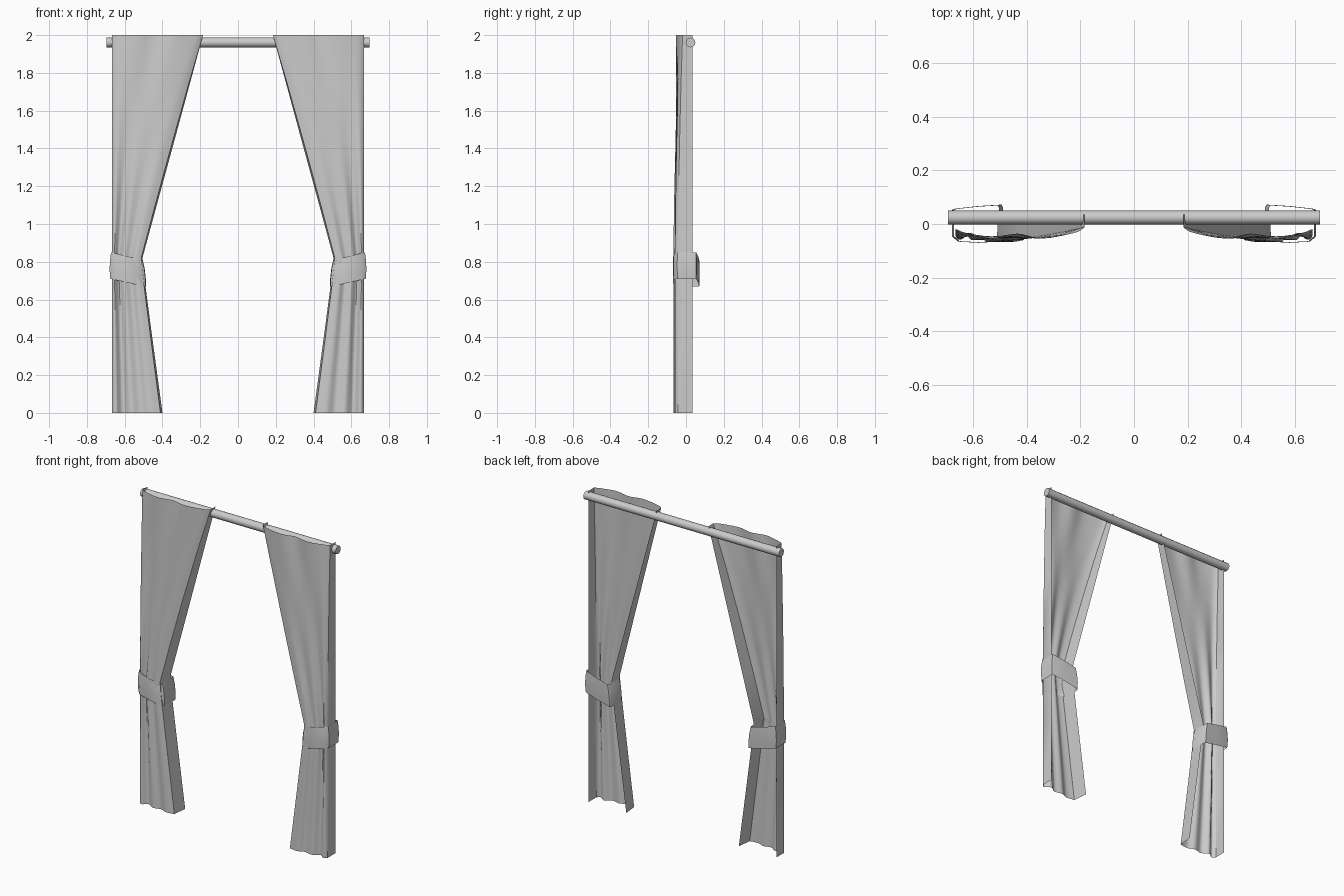
import bpy, math
from mathutils import Vector

if "Cube" in bpy.data.objects:
    bpy.data.objects.remove(bpy.data.objects["Cube"])


def spline(points, steps):
    """Catmull-Rom samples through a list of tuples."""
    p = [Vector(q) for q in points]
    p = [p[0]] + p + [p[-1]]
    out = []
    for i in range(1, len(p) - 2):
        a, b, c, d = p[i - 1:i + 3]
        for k in range(steps):
            t = k / steps
            out.append(0.5 * (2 * b + (c - a) * t + (2 * a - 5 * b + 4 * c - d) * t * t
                              + (3 * b - a - 3 * c + d) * t ** 3))
    return out + [p[-1]]


def sheet(name, rows, closed=False):
    """Skin rows of points, mirror across x and shade smooth."""
    n = len(rows[0])
    verts = [v for r in rows for v in r]
    faces = []
    for i in range(len(rows) - 1):
        for j in range(n if closed else n - 1):
            k = (j + 1) % n
            faces.append((i * n + j, (i + 1) * n + j, (i + 1) * n + k, i * n + k))
    me = bpy.data.meshes.new(name)
    me.from_pydata(verts, [], faces)
    ob = bpy.data.objects.new(name, me)
    bpy.context.collection.objects.link(ob)
    ob.modifiers.new("Mirror", 'MIRROR')
    smooth(ob)
    return ob


def smooth(ob):
    bpy.ops.object.select_all(action='DESELECT')
    ob.select_set(True)
    bpy.context.view_layer.objects.active = ob
    bpy.ops.object.shade_smooth_by_angle(angle=math.radians(40))


# Curtain cross-sections: (fraction of width from outer edge, y)
TOP = [(0, .035), (0, -.018), (.08, -.033), (.28, -.054), (.48, -.036),
       (.68, -.054), (.93, -.032), (1, -.012), (1, .035)]
LOW = [(0, .035), (0, -.042), (.08, -.058), (.22, -.034), (.38, -.06),
       (.58, -.05), (.75, -.067), (.96, -.06), (1, -.03)]
LOW = LOW[:-1] + [(1, .035)]
OUTER = -0.667
LEVELS = [(2.0, -.185, 0), (1.75, -.253, .35), (1.4, -.348, .7), (1.1, -.43, .9),
          (.82, -.506, 1), (.74, -.499, 1), (.4, -.454, 1), (0, -.40, 1)]


def section(z, inner, f):
    pts = [((1 - f) * a[0] + f * b[0], (1 - f) * a[1] + f * b[1]) for a, b in zip(TOP, LOW)]
    # straight returns at both edges, wavy front between them
    uv = [Vector(pts[0])] + spline(pts[1:-1], 5) + [Vector(pts[-1])]
    return [(OUTER + u * (inner - OUTER), y, z) for u, y in uv]


sheet("curtains", [section(*lv) for lv in LEVELS])

# Tiebacks: slanted open sleeves around the gathered cloth
LOOP = [(-.674, .052), (-.674, -.045), (-.652, -.064), (-.58, -.068), (-.518, -.064),
        (-.498, -.045), (-.496, .06), (-.502, .07), (-.58, .065), (-.66, .056)]
band = []
for h, grow in ((.07, 0), (.025, .005), (-.025, .005), (-.07, 0)):
    row = []
    for x, y in LOOP:
        u = (x + .674) / .178
        row.append((x + grow * (2 * u - 1) - h * (.14 * u - .03),
                    y * (1 + grow * 6), .78 - .042 * u + h))
    band.append(row)
sheet("tiebacks", band, closed=True)

# Rod
bpy.ops.mesh.primitive_cylinder_add(vertices=12, radius=.026, depth=1.39,
                                    location=(0, .024, 1.961), rotation=(0, math.pi / 2, 0))
rod = bpy.context.object
rod.name = "curtain_rod"
smooth(rod)
